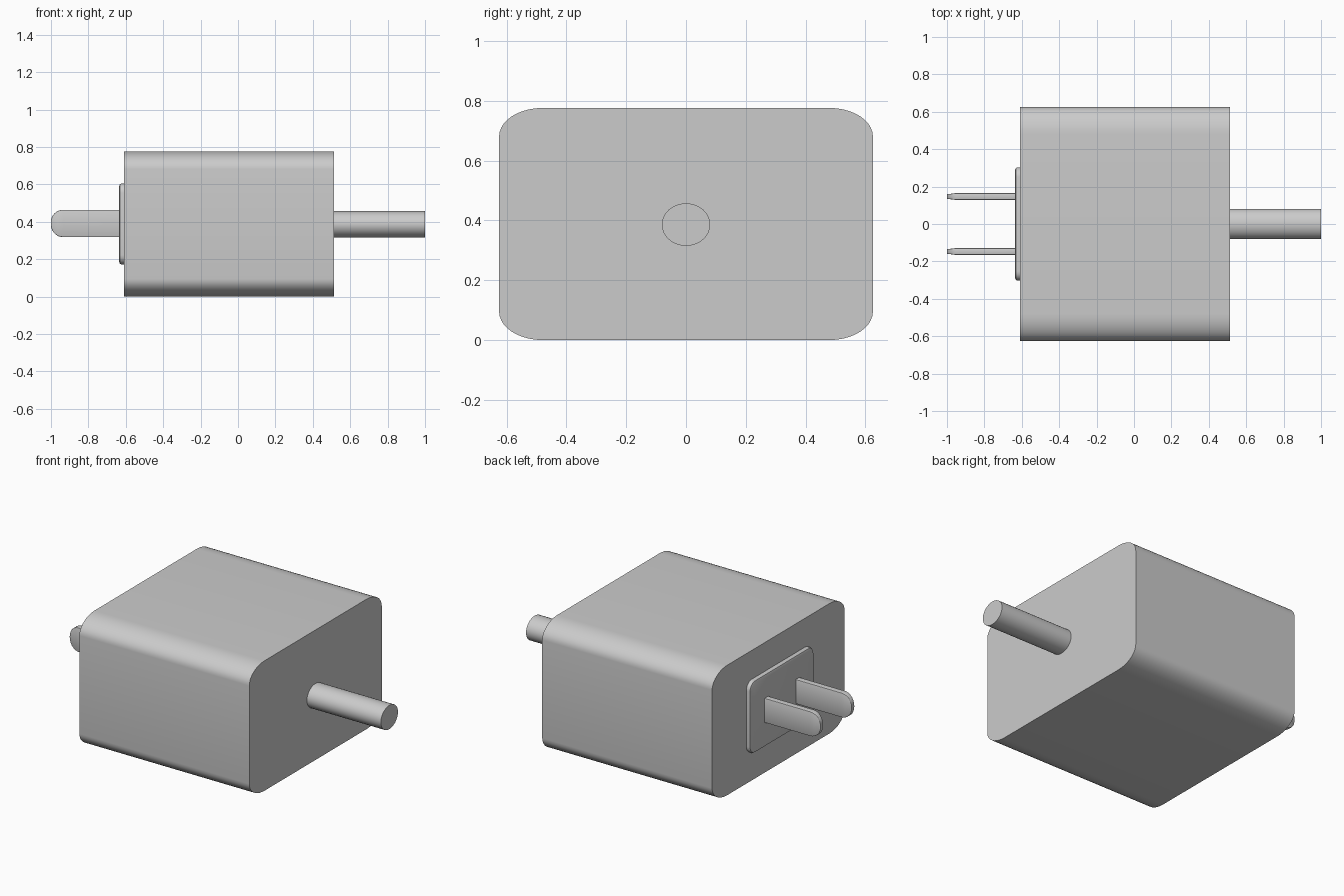
import bpy
import bmesh
import math

cube = bpy.data.objects.get("Cube")
if cube:
    bpy.data.objects.remove(cube, do_unlink=True)

grey = bpy.data.materials.new("plain_grey")
grey.use_nodes = True
colour = (0.6, 0.6, 0.6, 1)
grey.diffuse_color = colour
grey.node_tree.nodes["Principled BSDF"].inputs["Base Color"].default_value = colour

MID_Z = 0.388


def rounded_rect(half_w, half_h, rx, ry, steps):
    """Closed rectangle outline with elliptical corners."""
    points = []
    for quarter, (sx, sy) in enumerate(((1, 1), (-1, 1), (-1, -1), (1, -1))):
        for i in range(steps + 1):
            a = math.pi / 2 * (quarter + i / steps)
            points.append((sx * (half_w - rx) + rx * math.cos(a),
                           sy * (half_h - ry) + ry * math.sin(a)))
    return points


def loft(name, sections):
    """Skin a row of matching 3D outlines and cap both ends."""
    bm = bmesh.new()
    rings = [[bm.verts.new(p) for p in ring] for ring in sections]
    for a, b in zip(rings, rings[1:]):
        for i in range(len(a)):
            j = (i + 1) % len(a)
            bm.faces.new((a[i], a[j], b[j], b[i]))
    bm.faces.new(rings[0])
    bm.faces.new(rings[-1])
    bmesh.ops.remove_doubles(bm, verts=bm.verts, dist=0.0001)
    bmesh.ops.recalc_face_normals(bm, faces=bm.faces)
    mesh = bpy.data.meshes.new(name)
    bm.to_mesh(mesh)
    bm.free()
    mesh.materials.append(grey)
    obj = bpy.data.objects.new(name, mesh)
    bpy.context.collection.objects.link(obj)
    bpy.ops.object.select_all(action="DESELECT")
    obj.select_set(True)
    bpy.context.view_layer.objects.active = obj
    bpy.ops.object.shade_smooth_by_angle(angle=math.radians(35))
    return obj


def across(x, outline):
    """Place an outline in the plane facing along x."""
    return [(x, u, MID_Z + v) for u, v in outline]


# Main housing, rounded along its long edges
shell = rounded_rect(0.625, 0.388, 0.145, 0.095, 10)
loft("housing", [across(-0.61, shell), across(0.512, shell)])

# Raised base plate behind the prongs, with softened rim
plate = [(-0.605, 0), (-0.625, 0), (-0.632, 0.004), (-0.635, 0.012)]
loft("prong_plate", [across(x, rounded_rect(0.302 - d, 0.216 - d, 0.05 - d, 0.05 - d, 6))
                     for x, d in plate])

# Cable stub, slightly wider than tall
cable = [(0.081 * math.cos(math.tau * i / 32), 0.071 * math.sin(math.tau * i / 32) - 0.002)
         for i in range(32)]
loft("cable", [across(0.5, cable), across(1.0, cable)])

# Flat prongs with rounded tips and thinned edges at the tip


def prong_section(x):
    """Cross-section of a prong at one distance from the tip."""
    d = x + 1.0
    r = 0.065
    drop = r - math.sqrt(max(0, r * r - (r - d) ** 2)) if d < r else 0
    half_z = 0.073 - drop
    half_y = 0.018 if d > 0.045 else 0.012 + 0.006 * d / 0.045
    return rounded_rect(half_y, half_z, 0.004, 0.004, 2)


stations = [-1.0 + 0.065 * (1 - math.cos(math.pi / 2 * i / 8)) for i in range(9)]
stations.append(-0.63)
for side, y in (("front", -0.147), ("back", 0.147)):
    loft(side + "_prong", [[(x, y + u, MID_Z + 0.003 + v) for u, v in prong_section(x)]
                           for x in stations])
